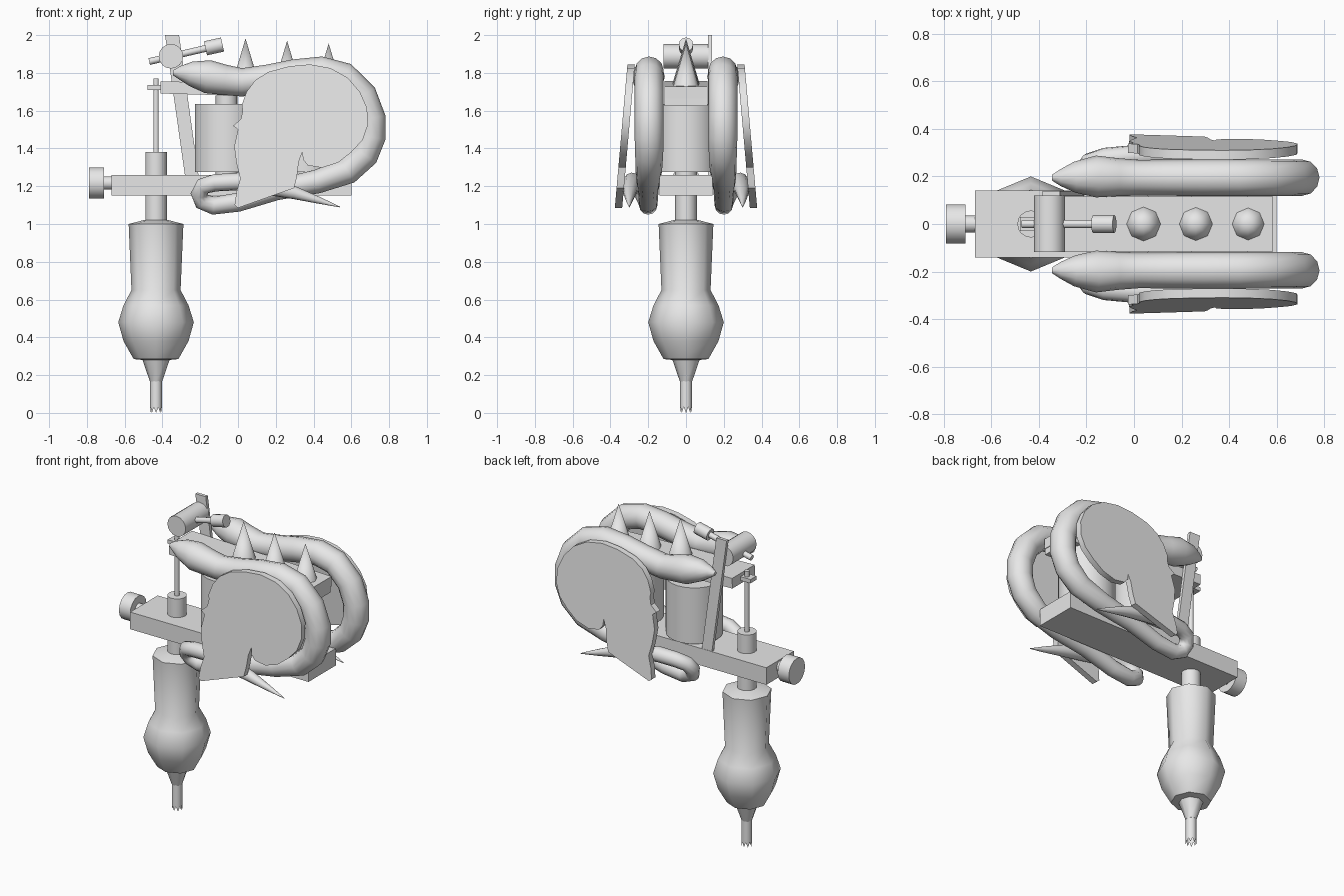
import bpy, bmesh, math
from mathutils import Vector, Matrix

if "Cube" in bpy.data.objects:
    bpy.data.objects.remove(bpy.data.objects["Cube"])

metal = bpy.data.materials.new("light_grey_metal")
metal.diffuse_color = (0.8, 0.8, 0.8, 1)
metal.use_nodes = True
metal.node_tree.nodes["Principled BSDF"].inputs["Base Color"].default_value = metal.diffuse_color


def finish(obj, angle=40):
    obj.data.materials.clear()
    obj.data.materials.append(metal)
    bpy.ops.object.select_all(action='DESELECT')
    obj.select_set(True)
    bpy.context.view_layer.objects.active = obj
    bpy.ops.object.shade_smooth_by_angle(angle=math.radians(angle))
    return obj


def from_bmesh(name, bm, angle=40):
    bmesh.ops.recalc_face_normals(bm, faces=bm.faces[:])
    me = bpy.data.meshes.new(name)
    bm.to_mesh(me)
    bm.free()
    obj = bpy.data.objects.new(name, me)
    bpy.context.collection.objects.link(obj)
    return finish(obj, angle)


def box(name, lo, hi, tilt=0):
    """Box between two corners, tilted about the y axis."""
    lo, hi = Vector(lo), Vector(hi)
    bm = bmesh.new()
    m = (Matrix.Translation((lo + hi) / 2) @ Matrix.Rotation(tilt, 4, 'Y')
         @ Matrix.Diagonal((*(hi - lo), 1)))
    bmesh.ops.create_cube(bm, size=1, matrix=m)
    return from_bmesh(name, bm)


def rod(name, a, b, r1, r2=None, sides=16):
    """Cylinder or cone from point a to point b."""
    a, b = Vector(a), Vector(b)
    d = b - a
    bm = bmesh.new()
    m = Matrix.Translation((a + b) / 2) @ d.to_track_quat('Z', 'Y').to_matrix().to_4x4()
    bmesh.ops.create_cone(bm, cap_ends=True, segments=sides, radius1=r1,
                          radius2=r1 if r2 is None else r2, depth=d.length, matrix=m)
    return from_bmesh(name, bm, 50)


def lathe(name, cx, profile, sides, teeth=0, angle=50):
    """Turned part about a vertical axis; teeth notches the lowest ring."""
    bm = bmesh.new()
    rings = []
    for j, (r, z) in enumerate(profile):
        ring = []
        for i in range(sides):
            t = 2 * math.pi * i / sides
            dz = teeth * (i % 2) if j == 0 else 0
            ring.append(bm.verts.new((cx + r * math.cos(t), r * math.sin(t), z + dz)))
        rings.append(ring)
    for a, b in zip(rings, rings[1:]):
        for i in range(sides):
            k = (i + 1) % sides
            bm.faces.new((a[i], a[k], b[k], b[i]))
    bm.faces.new(rings[-1])
    if not teeth:
        bm.faces.new(rings[0][::-1])
    return from_bmesh(name, bm, angle)


AX = -0.434  # needle axis

# Grip, tip and needle tube
lathe("grip", AX, [(0.07, 0.28), (0.118, 0.285), (0.127, 0.30), (0.172, 0.38), (0.2, 0.48),
                   (0.172, 0.57), (0.13, 0.65), (0.145, 1.0), (0.06, 1.022)], 8)
lathe("grip_cone", AX, [(0.032, 0.165), (0.075, 0.29)], 8)
lathe("needle_tip", AX, [(0.031, 0.0), (0.031, 0.04), (0.031, 0.17)], 16, teeth=0.03)
rod("tube", (AX, 0, 1.0), (AX, 0, 1.38), 0.057)
rod("needle_bar", (AX, 0, 1.36), (AX, 0, 1.77), 0.015, sides=10)
box("needle_loop", (-0.48, -0.03, 1.71), (-0.365, 0.03, 1.735))

# Frame with clamp screw
box("frame", (-0.67, -0.14, 1.15), (0.6, 0.14, 1.26))
rod("clamp_screw", (-0.72, 0, 1.217), (-0.65, 0, 1.217), 0.035)
rod("clamp_knob", (-0.79, 0, 1.217), (-0.71, 0, 1.217), 0.083)

# Two coils with cores
for cx in (-0.06, 0.36):
    rod("coil", (cx, 0, 1.275), (cx, 0, 1.635), 0.168, sides=24)
    rod("coil_core", (cx, 0, 1.24), (cx, 0, 1.68), 0.058)

# Armature bar and its rear block
box("armature", (-0.41, -0.115, 1.677), (0.585, 0.115, 1.742), tilt=math.radians(1.6))
box("rear_block", (0.42, -0.115, 1.625), (0.58, 0.115, 1.70))

# Spikes on the armature
for x, tip in ((0.04, 1.982), (0.26, 1.97), (0.48, 1.956)):
    rod("spike", (x, 0, tip - 0.25), (x, 0, tip), 0.075, 0, sides=8)

# Slanted upright, contact post and contact screw
bm = bmesh.new()
upright = [(-0.386, 2.0), (-0.312, 2.0), (-0.208, 1.25), (-0.28, 1.25)]
f = bm.faces.new([bm.verts.new((x, 0.117, z)) for x, z in upright])
ext = bmesh.ops.extrude_face_region(bm, geom=[f])
bmesh.ops.translate(bm, vec=(0, 0.021, 0),
                    verts=[v for v in ext['geom'] if isinstance(v, bmesh.types.BMVert)])
from_bmesh("upright", bm)
rod("contact_post", (-0.355, -0.118, 1.888), (-0.355, 0.12, 1.888), 0.065)
rod("contact_screw", (-0.47, 0, 1.86), (-0.16, 0, 1.932), 0.018, sides=10)
rod("contact_knob", (-0.172, 0, 1.93), (-0.082, 0, 1.95), 0.038, sides=12)

# Curled horns: x, y, z, radius
horn = [(-0.345, .195, 1.80, .012), (-0.31, .195, 1.80, .035), (-0.25, .197, 1.795, .065),
        (-0.16, .20, 1.78, .088), (-0.07, .197, 1.763, .08), (0.02, .195, 1.75, .075),
        (0.16, .195, 1.768, .076), (0.30, .195, 1.795, .077), (0.44, .195, 1.81, .077),
        (0.56, .195, 1.78, .077), (0.66, .195, 1.68, .077), (0.705, .195, 1.56, .077),
        (0.705, .195, 1.46, .077), (0.67, .195, 1.365, .074), (0.58, .197, 1.28, .07),
        (0.42, .20, 1.225, .063), (0.2, .20, 1.18, .055), (0.0, .20, 1.115, .05),
        (-0.13, .20, 1.097, .048), (-0.19, .208, 1.12, .046), (-0.206, .228, 1.16, .045),
        (-0.185, .255, 1.20, .045), (-0.12, .275, 1.218, .046), (0.0, .285, 1.225, .047),
        (0.14, .292, 1.20, .044), (0.3, .298, 1.165, .034), (0.43, .30, 1.125, .018),
        (0.54, .30, 1.09, .002)]

# Skull-shaped plate outline: x, z
skull = [(0.38, 1.845), (0.49, 1.825), (0.58, 1.775), (0.645, 1.70), (0.683, 1.615),
         (0.688, 1.525), (0.66, 1.445), (0.60, 1.38), (0.53, 1.325), (0.445, 1.298),
         (0.37, 1.31), (0.345, 1.34), (0.34, 1.38), (0.322, 1.33), (0.312, 1.25),
         (0.297, 1.19), (0.0, 1.085), (-0.018, 1.10), (-0.008, 1.17), (0.012, 1.24),
         (-0.008, 1.32), (-0.02, 1.41), (0.0, 1.50), (-0.026, 1.52), (0.015, 1.555),
         (0.025, 1.60), (0.02, 1.63), (0.045, 1.70), (0.09, 1.76), (0.16, 1.805),
         (0.27, 1.835)]

for side, s in (("right", -1), ("left", 1)):
    cu = bpy.data.curves.new(side + "_horn", 'CURVE')
    cu.dimensions = '3D'
    cu.bevel_depth = 1
    cu.bevel_resolution = 4
    cu.use_fill_caps = True
    sp = cu.splines.new('POLY')
    sp.points.add(len(horn) - 1)
    for p, (x, y, z, r) in zip(sp.points, horn):
        p.co = (x, s * y, z, 1)
        p.radius = r
    obj = bpy.data.objects.new(side + "_horn", cu)
    bpy.context.collection.objects.link(obj)
    bpy.ops.object.select_all(action='DESELECT')
    obj.select_set(True)
    bpy.context.view_layer.objects.active = obj
    bpy.ops.object.convert(target='MESH')
    finish(bpy.context.view_layer.objects.active, 60)

    # Plate leans outward towards the jaw
    bm = bmesh.new()
    loops = [[bm.verts.new((x, s * (0.271 + 0.088 * (1.845 - z) + t), z)) for x, z in skull]
             for t in (0, 0.039)]
    bm.faces.new(loops[0])
    bm.faces.new(loops[1][::-1])
    for i in range(len(skull)):
        k = (i + 1) % len(skull)
        bm.faces.new((loops[0][i], loops[0][k], loops[1][k], loops[1][i]))
    from_bmesh(side + "_skull_plate", bm, 30)
